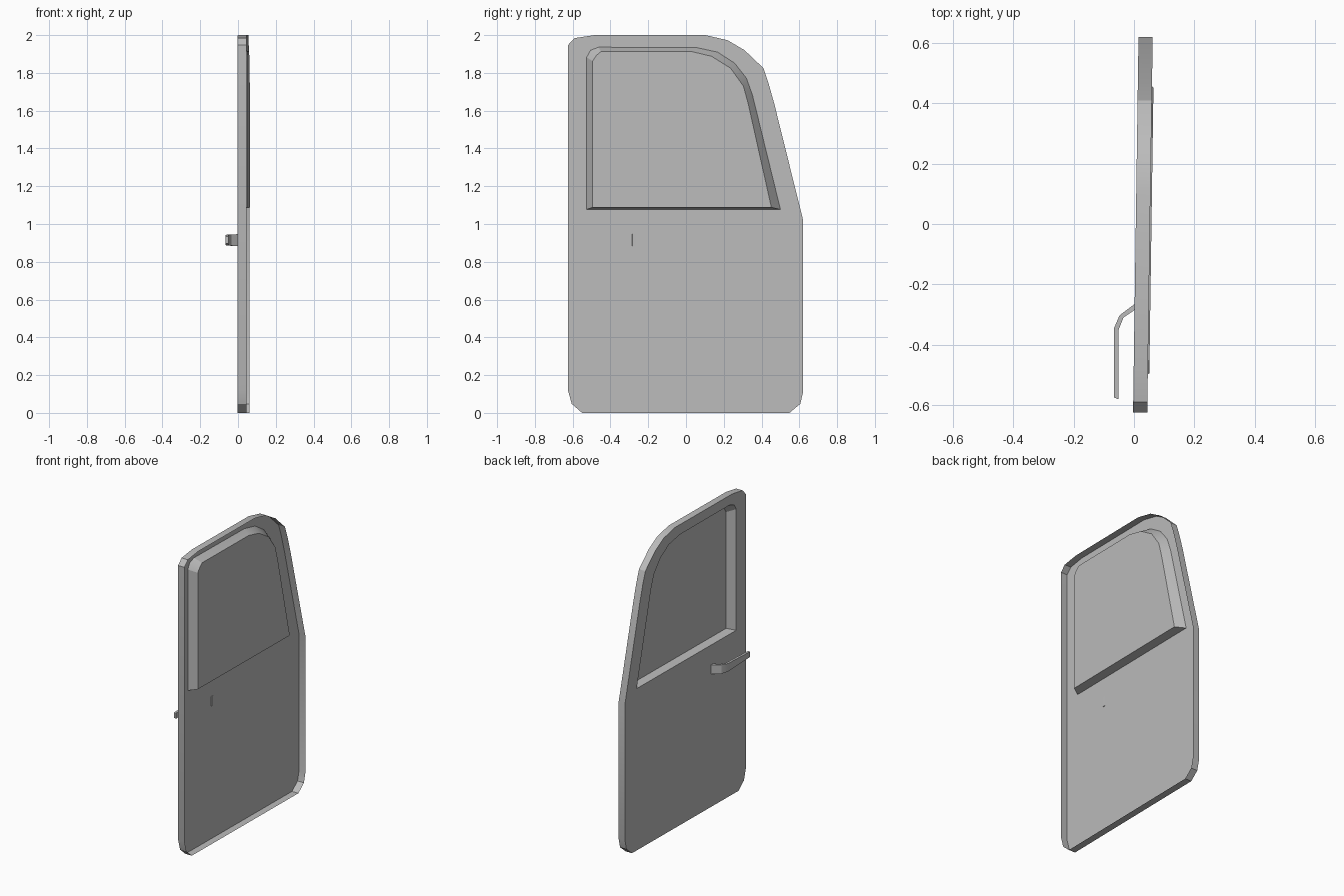
import bpy, bmesh, math

cube = bpy.data.objects.get("Cube")
if cube:
    bpy.data.objects.remove(cube, do_unlink=True)

grey = bpy.data.materials.new("plain grey")
grey.use_nodes = True
COLOR = (0.5, 0.5, 0.5, 1)
grey.diffuse_color = COLOR
grey.node_tree.nodes["Principled BSDF"].inputs["Base Color"].default_value = COLOR

RIM_DEPTH, WINDOW_DEPTH = 0.047, 0.052

# Profiles as (y, z)
OUTLINE = [(-0.625, 0.12), (-0.605, 0.048), (-0.55, 0), (0.548, 0), (0.605, 0.048),
           (0.62, 0.11), (0.62, 1.02), (0.468, 1.634), (0.437, 1.745), (0.41, 1.825),
           (0.31, 1.92), (0.22, 1.973), (0.103, 2.0), (-0.484, 2.0), (-0.59, 1.984),
           (-0.625, 1.947)]
WINDOW_BASE = [(-0.526, 1.077), (0.5, 1.077), (0.352, 1.682), (0.32, 1.772),
               (0.257, 1.852), (0.167, 1.91), (0.056, 1.934), (-0.463, 1.936),
               (-0.505, 1.92), (-0.526, 1.883)]
WINDOW_FACE = [(-0.495, 1.088), (0.452, 1.088), (0.33, 1.634), (0.304, 1.73),
               (0.236, 1.825), (0.135, 1.888), (0.03, 1.913), (-0.45, 1.913),
               (-0.475, 1.892), (-0.495, 1.862)]


def ring(bm, profile, depth):
    """Vertices of a profile on the slightly tilted door plane."""
    return [bm.verts.new((0.006 + 0.0145 * y + depth, y, z)) for y, z in profile]


def loop_edges(bm, verts):
    return [bm.edges.new((a, b)) for a, b in zip(verts, verts[1:] + verts[:1])]


def bridge(bm, a, b):
    n = len(a)
    return [bm.faces.new((a[i], b[i], b[(i + 1) % n], a[(i + 1) % n])) for i in range(n)]


def finish(name, bm):
    bmesh.ops.recalc_face_normals(bm, faces=bm.faces)
    mesh = bpy.data.meshes.new(name)
    bm.to_mesh(mesh)
    bm.free()
    mesh.materials.append(grey)
    obj = bpy.data.objects.new(name, mesh)
    bpy.context.collection.objects.link(obj)
    bpy.ops.object.select_all(action='DESELECT')
    obj.select_set(True)
    bpy.context.view_layer.objects.active = obj
    bpy.ops.object.shade_smooth_by_angle(angle=math.radians(25))
    return obj


# Door panel: pressed sheet with a folded rim and a pushed-out window
bm = bmesh.new()
outer = ring(bm, OUTLINE, 0)
base = ring(bm, WINDOW_BASE, 0)
edges = loop_edges(bm, outer) + loop_edges(bm, base)
bmesh.ops.triangle_fill(bm, use_beauty=True, use_dissolve=False, edges=edges)
bridge(bm, outer, ring(bm, OUTLINE, RIM_DEPTH))
face = ring(bm, WINDOW_FACE, WINDOW_DEPTH)
bridge(bm, base, face)
bm.faces.new(face)
finish("door_panel", bm)

# Handle: tapering bar, stations of (outer x, y), (inner x, y), half height
STATIONS = [((0.005, -0.263), (0.005, -0.283), 0.031),
            ((-0.048, -0.303), (-0.035, -0.31), 0.030),
            ((-0.067, -0.347), (-0.051, -0.35), 0.027),
            ((-0.067, -0.575), (-0.051, -0.581), 0.018)]
HANDLE_Z = 0.915
bm = bmesh.new()
rings = [[bm.verts.new((x, y, HANDLE_Z + s * h))
          for (x, y), s in ((o, -1), (o, 1), (i, 1), (i, -1))] for o, i, h in STATIONS]
for a, b in zip(rings, rings[1:]):
    bridge(bm, a, b)
bm.faces.new(rings[0])
bm.faces.new(rings[-1])
finish("door_handle", bm)
